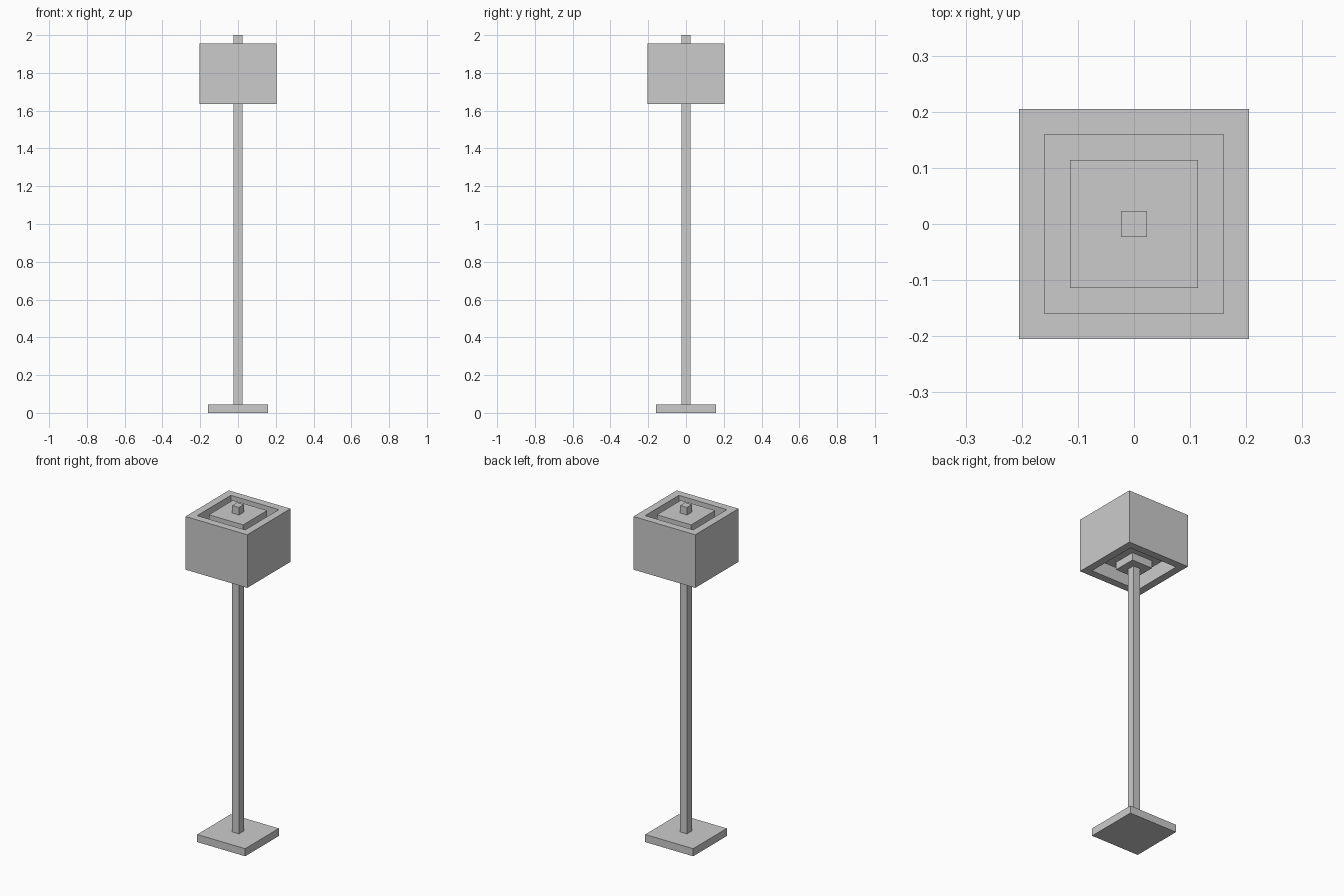
import bpy
import bmesh

if "Cube" in bpy.data.objects:
    bpy.data.objects.remove(bpy.data.objects["Cube"])

U = 2 / 44  # one block of the lamp's grid


def square_block(name, width, z0, z1):
    """Square block centred on the axis, sizes in grid units."""
    bpy.ops.mesh.primitive_cube_add(size=1, location=(0, 0, (z0 + z1) / 2 * U))
    ob = bpy.context.object
    ob.name = name
    ob.scale = (width * U, width * U, (z1 - z0) * U)
    bpy.ops.object.transform_apply(location=False, rotation=False, scale=True)
    return ob


def square_tube(name, outer, inner, z0, z1):
    """Square tube open at top and bottom, sizes in grid units."""
    bm = bmesh.new()
    rings = []
    for w, z in ((outer, z0), (outer, z1), (inner, z1), (inner, z0)):
        h = w / 2 * U
        rings.append([bm.verts.new((sx * h, sy * h, z * U))
                      for sx, sy in ((-1, -1), (1, -1), (1, 1), (-1, 1))])
    for i in range(4):
        a, b = rings[i], rings[(i + 1) % 4]
        for j in range(4):
            k = (j + 1) % 4
            bm.faces.new((a[j], a[k], b[k], b[j]))
    bmesh.ops.recalc_face_normals(bm, faces=bm.faces)
    me = bpy.data.meshes.new(name)
    bm.to_mesh(me)
    bm.free()
    ob = bpy.data.objects.new(name, me)
    bpy.context.collection.objects.link(ob)
    return ob


# Foot and pole
square_block("base", 7, 0, 1)
square_block("pole", 1, 1, 36)

# Lamp head: socket, bulb, finial and the surrounding open shade
square_block("socket", 3, 36, 37)
square_block("bulb", 5, 37, 43)
square_block("finial", 1, 43, 44)
square_tube("shade", 9, 7, 36, 43)
